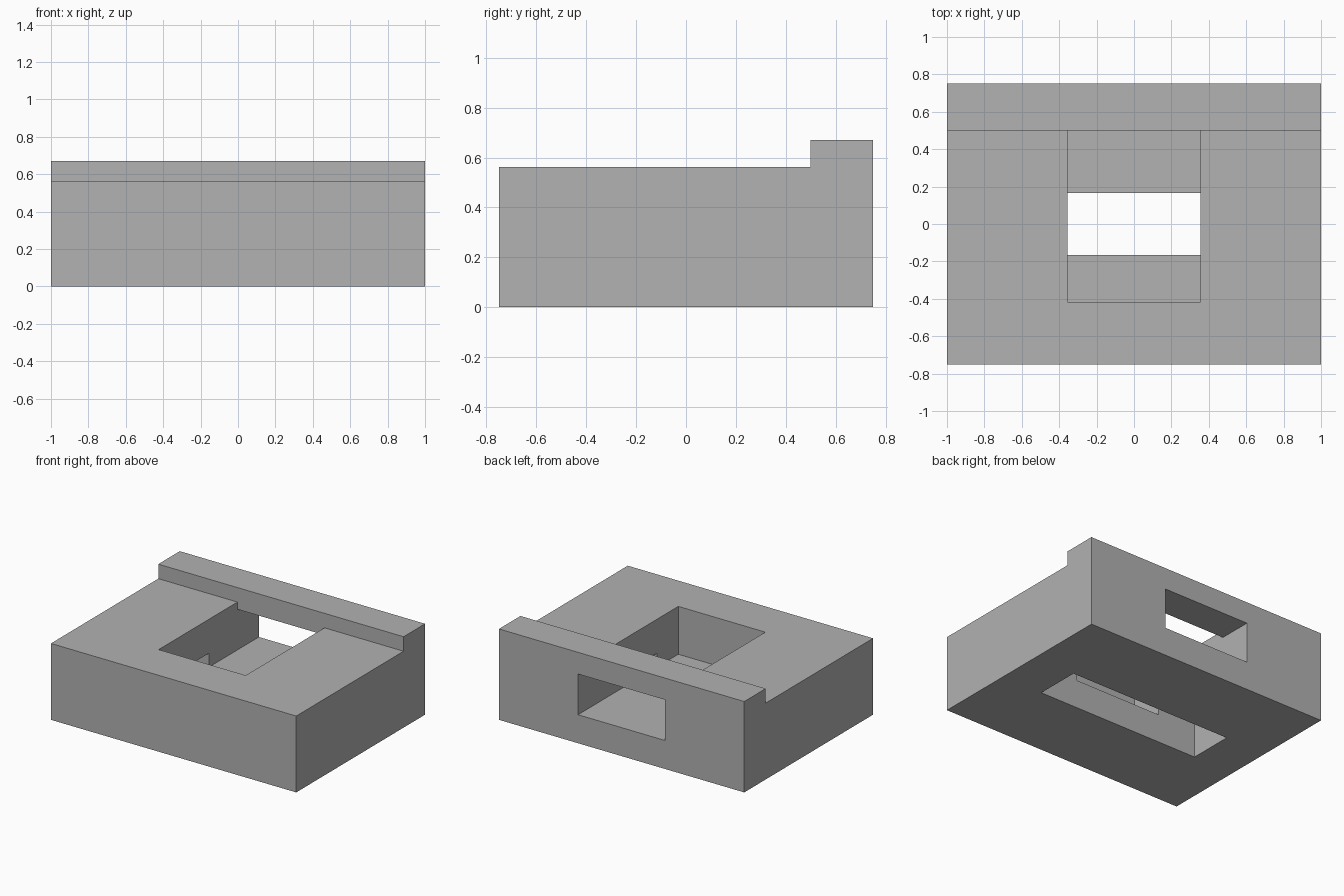
import bpy, bmesh

if "Cube" in bpy.data.objects:
    bpy.data.objects.remove(bpy.data.objects["Cube"])

grey = bpy.data.materials.new("plain grey")
grey.diffuse_color = (0.445, 0.445, 0.445, 1)
grey.use_nodes = True
grey.node_tree.nodes["Principled BSDF"].inputs["Base Color"].default_value = grey.diffuse_color


def extrude_profile(name, yz, half_width):
    """Solid made by sweeping a y-z outline along x, centred on x = 0."""
    bm = bmesh.new()
    face = bm.faces.new([bm.verts.new((-half_width, y, z)) for y, z in yz])
    new = bmesh.ops.extrude_face_region(bm, geom=[face])["geom"]
    verts = [g for g in new if isinstance(g, bmesh.types.BMVert)]
    bmesh.ops.translate(bm, vec=(2 * half_width, 0, 0), verts=verts)
    bmesh.ops.recalc_face_normals(bm, faces=bm.faces)
    mesh = bpy.data.meshes.new(name)
    bm.to_mesh(mesh)
    bm.free()
    mesh.materials.append(grey)
    obj = bpy.data.objects.new(name, mesh)
    bpy.context.collection.objects.link(obj)
    return obj


# Block with a raised rail along the back edge
block = extrude_profile("block", [
    (-0.75, 0), (0.75, 0), (0.75, 0.67), (0.5, 0.67), (0.5, 0.563), (-0.75, 0.563)], 1.0)

# Top pocket that runs out through a window under the rail
pocket = extrude_profile("pocket_cutter", [
    (-0.417, 0.21), (0.9, 0.21), (0.9, 0.51), (0.5, 0.51), (0.5, 0.9), (-0.417, 0.9)], 0.355)

# Wide slot from below, reaching a little above the pocket floor
slot = extrude_profile("slot_cutter", [
    (-0.167, -0.2), (0.167, -0.2), (0.167, 0.312), (-0.167, 0.312)], 0.667)

for cutter in (pocket, slot):
    cut = block.modifiers.new(cutter.name, "BOOLEAN")
    cut.operation = "DIFFERENCE"
    cut.solver = "EXACT"
    cut.object = cutter
    cutter.hide_render = True
    cutter.hide_set(True)
